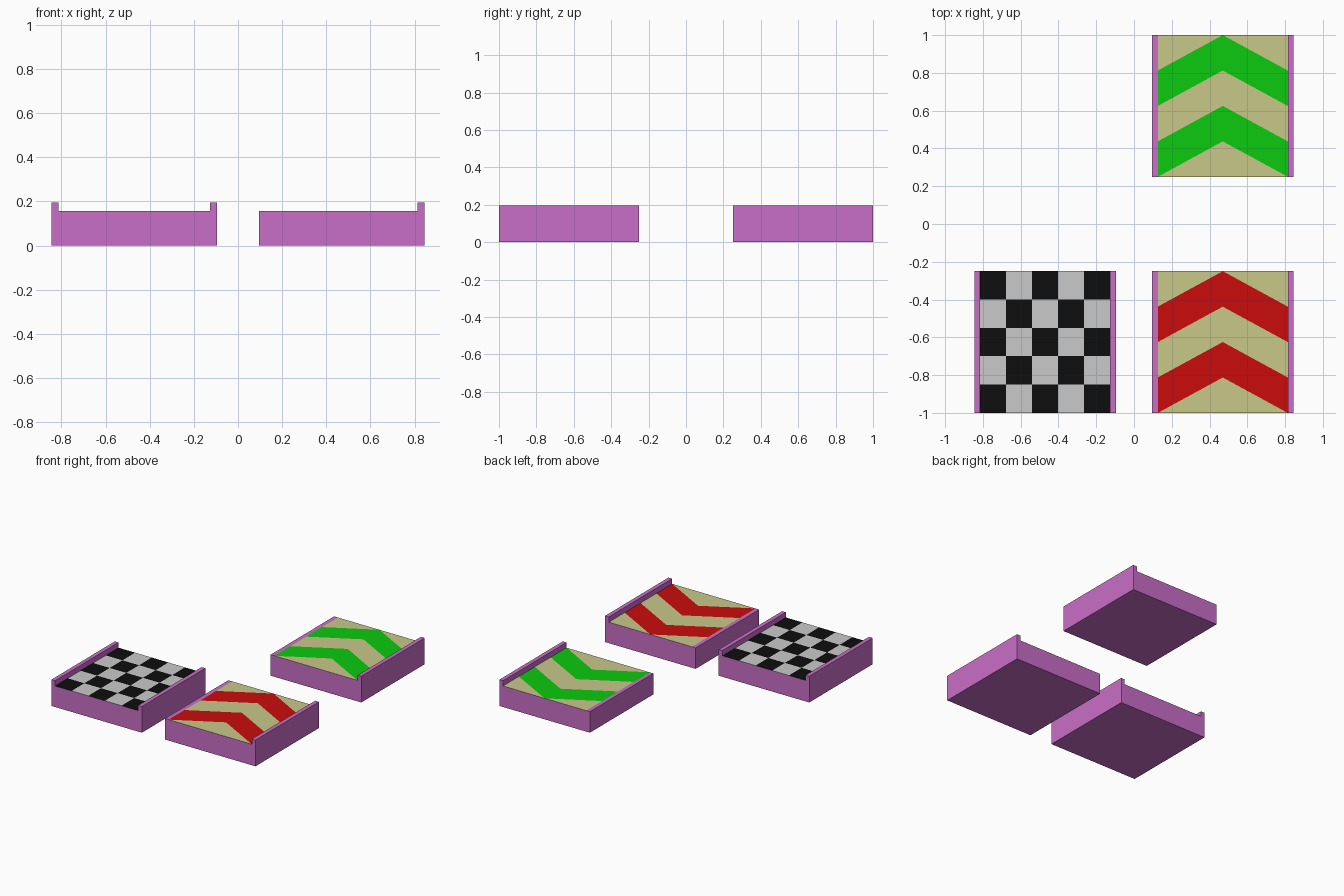
import bpy, bmesh

if "Cube" in bpy.data.objects:
    bpy.data.objects.remove(bpy.data.objects["Cube"])

SIZE, DECK, TOP, RAIL = 0.75, 0.157, 0.196, 0.031


def material(name, rgb):
    lin = [((c / 255 + 0.055) / 1.055) ** 2.4 if c > 10 else c / 255 / 12.92 for c in rgb]
    m = bpy.data.materials.new(name)
    m.diffuse_color = (*lin, 1)
    m.use_nodes = True
    m.node_tree.nodes["Principled BSDF"].inputs["Base Color"].default_value = m.diffuse_color
    return m


PURPLE = material("purple", (201, 110, 199))
BEIGE = material("beige", (200, 200, 138))
RED = material("red", (202, 12, 12))
GREEN = material("green", (12, 202, 14))
BLACK = material("black", (13, 13, 13))
GREY = material("light grey", (202, 202, 202))


def finish(name, bm, mats):
    bmesh.ops.remove_doubles(bm, verts=bm.verts, dist=1e-5)
    me = bpy.data.meshes.new(name)
    bm.to_mesh(me)
    bm.free()
    for m in mats:
        me.materials.append(m)
    bpy.context.collection.objects.link(bpy.data.objects.new(name, me))


# Tray: cross-section extruded along y, left open where the painted deck goes
def tray(name, x0, y0, left_rail):
    x1 = x0 + SIZE
    lz = TOP if left_rail else DECK
    prof = [(x0 + RAIL, DECK)]
    if left_rail:
        prof.append((x0 + RAIL, TOP))
    prof += [(x0, lz), (x0, 0), (x1, 0), (x1, TOP), (x1 - RAIL, TOP), (x1 - RAIL, DECK)]
    bm = bmesh.new()
    front = [bm.verts.new((x, y0, z)) for x, z in prof]
    back = [bm.verts.new((x, y0 + SIZE, z)) for x, z in prof]
    bm.faces.new(front)
    bm.faces.new(back[::-1])
    for i in range(len(prof) - 1):
        bm.faces.new((front[i], back[i], back[i + 1], front[i + 1]))
    finish(name, bm, [PURPLE])


def deck_face(bm, pts, index):
    pts = list(dict.fromkeys(pts))
    f = bm.faces.new([bm.verts.new((x, y, DECK)) for x, y in pts])
    f.normal_update()
    if f.normal.z < 0:
        f.normal_flip()
    f.material_index = index


# Chequered deck, five by five
def check_deck(name, x0, y0, n=5):
    bm = bmesh.new()
    w, h = (SIZE - 2 * RAIL) / n, SIZE / n
    for i in range(n):
        for j in range(n):
            a, b = x0 + RAIL + i * w, y0 + j * h
            deck_face(bm, [(a, b), (a + w, b), (a + w, b + h), (a, b + h)], (i + j) % 2)
    finish(name, bm, [BLACK, GREY])


# Arrow deck: slanted bands mirrored about the centre line
def arrow_deck(name, x0, y0, colour):
    bm = bmesh.new()
    mid, half, s = x0 + SIZE / 2, SIZE / 2 - RAIL, SIZE / 4
    for side in (-1, 1):
        e = mid + side * half
        for i in range(-1, 4):
            lo, hi = y0 + max(i, 0) * s, y0 + (i + 1) * s
            top = y0 + min(i + 2, 4) * s
            deck_face(bm, [(e, lo), (mid, hi), (mid, top), (e, hi)], 1 if i in (0, 2) else 0)
    finish(name, bm, [BEIGE, colour])


XL, XR, YF, YB = -0.845, 0.095, -1.0, 0.25
tray("finish_tray", XL, YF, True)
check_deck("finish_deck", XL, YF)
for label, y, col in (("red", YF, RED), ("green", YB, GREEN)):
    tray(label + "_arrow_tray", XR, y, False)
    arrow_deck(label + "_arrow_deck", XR, y, col)
